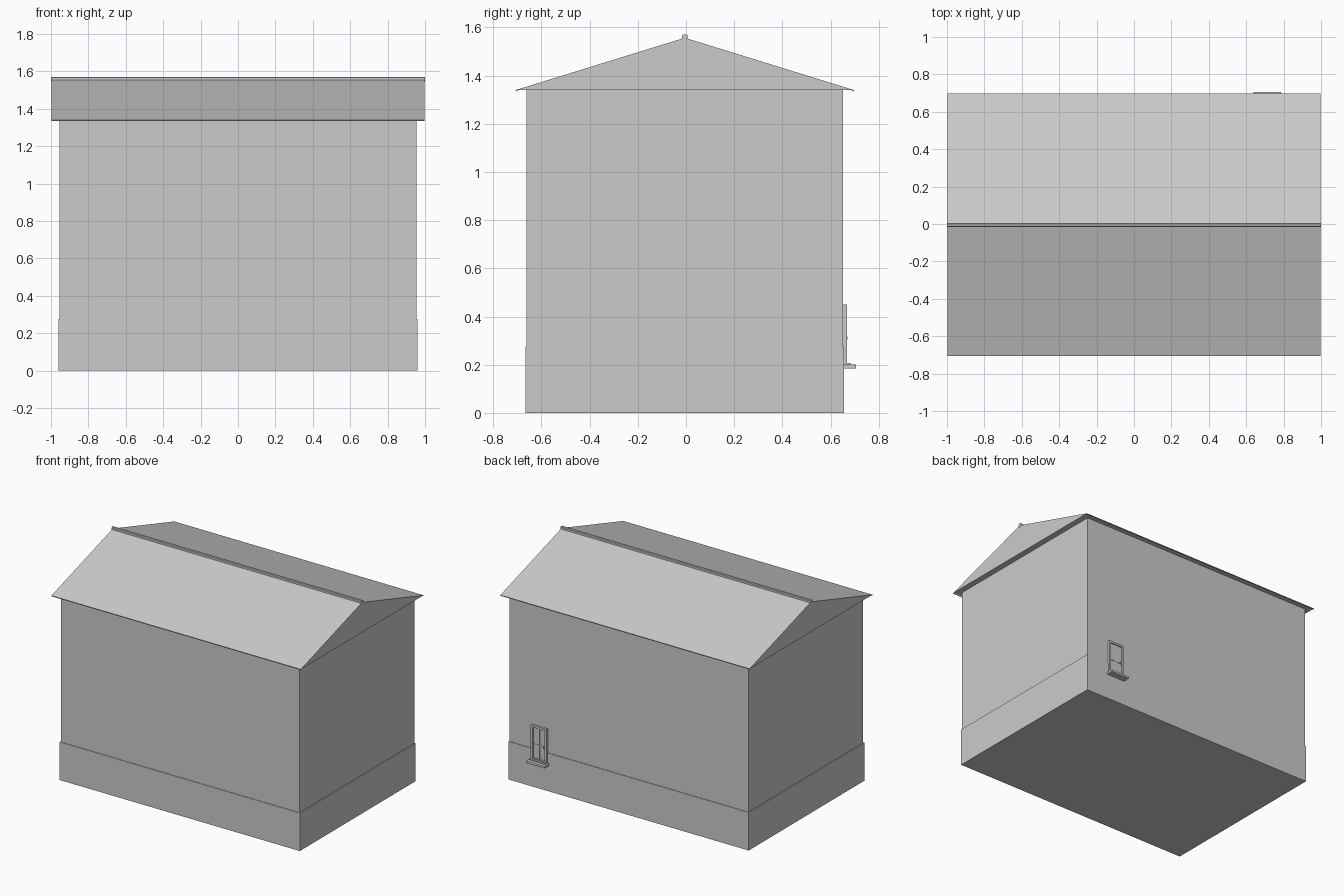
import bpy
import bmesh

cube = bpy.data.objects.get("Cube")
if cube:
    bpy.data.objects.remove(cube, do_unlink=True)

grey = bpy.data.materials.new("plain grey")
grey.use_nodes = True
colour = (0.6, 0.6, 0.6, 1)
grey.diffuse_color = colour
grey.node_tree.nodes["Principled BSDF"].inputs["Base Color"].default_value = colour

MID_Y = -0.005  # centre line of the house


def finish(name, bm):
    bmesh.ops.recalc_face_normals(bm, faces=bm.faces)
    mesh = bpy.data.meshes.new(name)
    bm.to_mesh(mesh)
    bm.free()
    mesh.materials.append(grey)
    obj = bpy.data.objects.new(name, mesh)
    bpy.context.collection.objects.link(obj)
    return obj


def box(name, x, y, z):
    """Box from (low, high) ranges on each axis."""
    bm = bmesh.new()
    bmesh.ops.create_cube(bm, size=1)
    for v in bm.verts:
        for axis, (low, high) in enumerate((x, y, z)):
            v.co[axis] = high if v.co[axis] > 0 else low
    return finish(name, bm)


def extrude_x(name, profile, half):
    """Extrude a (y, z) profile along x."""
    bm = bmesh.new()
    face = bm.faces.new([bm.verts.new((-half, MID_Y + y, z)) for y, z in profile])
    new = bmesh.ops.extrude_face_region(bm, geom=[face])["geom"]
    moved = [g for g in new if isinstance(g, bmesh.types.BMVert)]
    bmesh.ops.translate(bm, verts=moved, vec=(2 * half, 0, 0))
    return finish(name, bm)


# Walls and the slightly wider plinth
box("walls", (-0.955, 0.955), (MID_Y - 0.657, MID_Y + 0.657), (0.01, 1.345))
box("plinth", (-0.961, 0.961), (MID_Y - 0.661, MID_Y + 0.661), (0, 0.275))

# Solid gabled roof with small drip lips at the eaves
half_roof = [(0.69, 1.34), (0.70, 1.334), (0.702, 1.34)]
mirrored = [(-y, z) for y, z in reversed(half_roof)]
extrude_x("roof", half_roof + [(0, 1.557)] + mirrored, 0.998)
extrude_x("ridge_cap", [(-0.011, 1.545), (0.011, 1.545), (0.011, 1.567),
                        (0.006, 1.571), (-0.006, 1.571), (-0.011, 1.567)], 1.0)

# Small framed window on the back wall
LEFT, RIGHT, LOW, HIGH, BAR = 0.65, 0.775, 0.2, 0.45, 0.014
WALL = 0.64
FRONT = 0.668
box("window_pane", (LEFT, RIGHT), (WALL, 0.658), (LOW, HIGH))
for side, x in (("left", RIGHT - BAR), ("right", LEFT)):
    box("frame_" + side, (x, x + BAR), (WALL, FRONT), (LOW, HIGH))
for level, z in (("bottom", LOW), ("top", HIGH - BAR)):
    box("frame_" + level, (LEFT, RIGHT), (WALL, FRONT), (z, z + BAR))

# Glazing bars and handle
centre = (LEFT + RIGHT) / 2
box("upright_bar", (centre - 0.004, centre + 0.004), (WALL, 0.661), (LOW, HIGH))
box("cross_bar", (LEFT, RIGHT), (WALL, 0.661), (0.308, 0.316))
box("handle", (0.668, 0.676), (WALL, 0.671), (0.305, 0.318))

# Stepped sill
box("sill_step", (LEFT, RIGHT), (WALL, 0.682), (0.198, 0.208))
box("sill", (0.638, 0.787), (WALL, 0.706), (0.185, 0.2))
